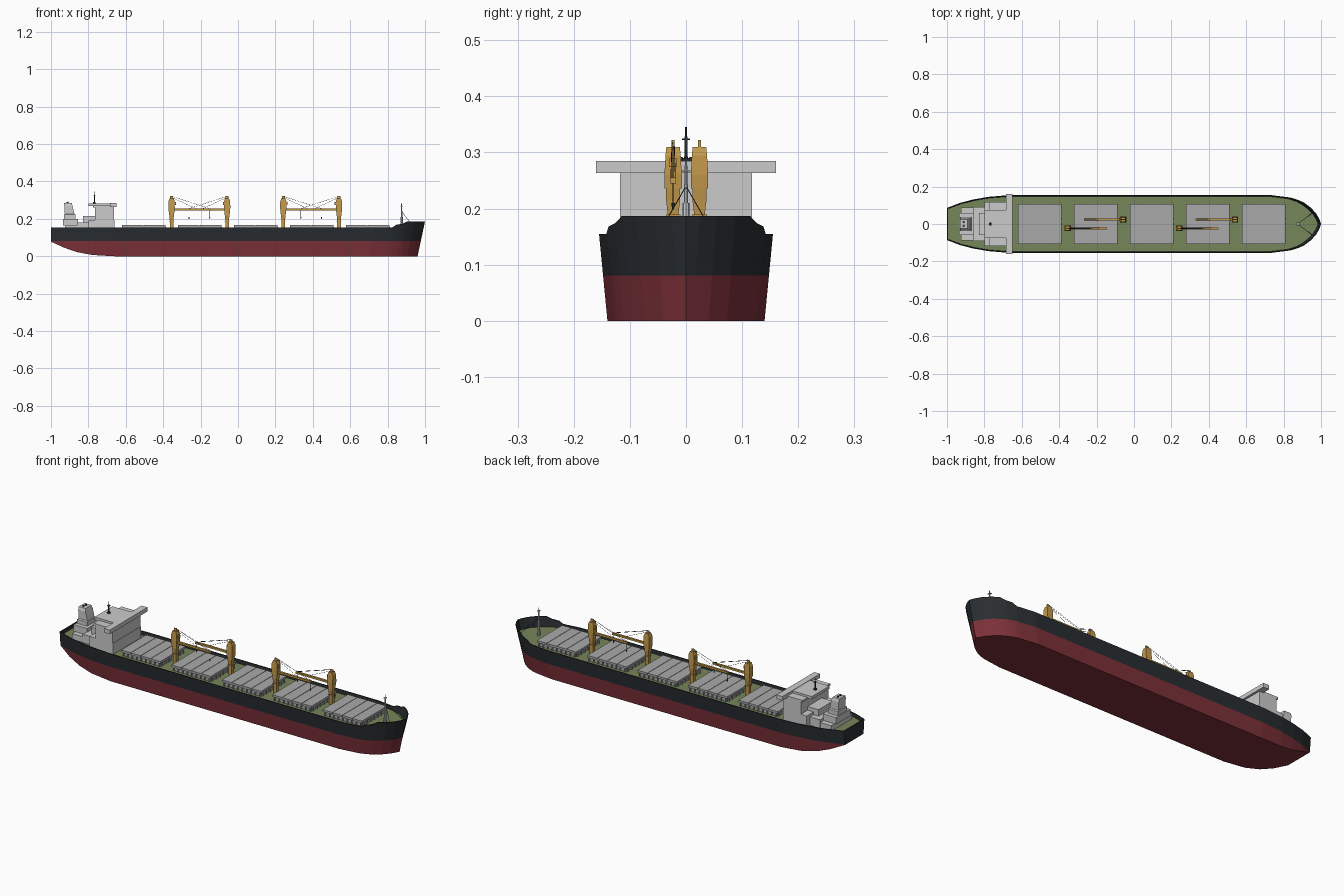
import bpy, bmesh
from mathutils import Vector, Matrix

if "Cube" in bpy.data.objects:
    bpy.data.objects.remove(bpy.data.objects["Cube"])


def mat(name, rgb):
    m = bpy.data.materials.new(name)
    m.diffuse_color = (*rgb, 1)
    m.use_nodes = True
    m.node_tree.nodes["Principled BSDF"].inputs["Base Color"].default_value = m.diffuse_color
    return m


BLACK = mat("hull_black", (0.022, 0.027, 0.03))
RED = mat("hull_red", (0.2, 0.03, 0.04))
GREEN = mat("deck_green", (0.18, 0.24, 0.1))
YELLOW = mat("crane_yellow", (0.55, 0.32, 0.07))
GREY = mat("plate_grey", (0.4, 0.4, 0.4))
DECK = 0.135


def finish(name, bm, *mats):
    bmesh.ops.recalc_face_normals(bm, faces=bm.faces)
    me = bpy.data.meshes.new(name)
    bm.to_mesh(me)
    bm.free()
    for m in mats:
        me.materials.append(m)
    ob = bpy.data.objects.new(name, me)
    bpy.context.collection.objects.link(ob)
    return ob


def box(bm, x0, x1, y0, y1, z0, z1):
    m = Matrix.Translation(((x0 + x1) / 2, (y0 + y1) / 2, (z0 + z1) / 2))
    bmesh.ops.create_cube(bm, size=1, matrix=m @ Matrix.Diagonal((x1 - x0, y1 - y0, z1 - z0, 1)))


def bar(bm, a, b, r, r2=None, n=6):
    a, b = Vector(a), Vector(b)
    d = b - a
    m = Matrix.Translation((a + b) / 2) @ d.to_track_quat('Z', 'Y').to_matrix().to_4x4()
    bmesh.ops.create_cone(bm, cap_ends=True, segments=n, radius1=r,
                          radius2=r if r2 is None else r2, depth=d.length, matrix=m)


def tower(bm, x, y, rows):
    """Stack of rectangles: (z, x offset, half x, half y)."""
    rings = [[bm.verts.new((x + o + sx * hx, y + sy * hy, z))
              for sx, sy in ((-1, -1), (1, -1), (1, 1), (-1, 1))] for z, o, hx, hy in rows]
    for a, b in zip(rings, rings[1:]):
        for i in range(4):
            bm.faces.new((a[i], a[(i + 1) % 4], b[(i + 1) % 4], b[i]))
    bm.faces.new(rings[0])
    bm.faces.new(rings[-1])


# Hull stations: x at rail, half beam at rail, rake, bottom z, rail z
STATIONS = [(-1, .086, 0, .078, .155), (-.93, .113, 0, .046, .155), (-.86, .131, 0, .022, .155),
            (-.78, .145, 0, .007, .155), (-.66, .155, 0, 0, .155), (.73, .155, .03, 0, .155),
            (.83, .142, .035, 0, .155), (.85, .138, .035, 0, .168), (.885, .126, .038, 0, .174),
            (.91, .114, .04, 0, .187), (.945, .088, .04, 0, .187), (.975, .055, .04, 0, .187),
            (.992, .025, .04, 0, .187), (1, 0, .04, 0, .187)]


def station_point(s, z, inset=False):
    x, w, rake, zb, zt = s
    k = 1 - z / zt
    x, w = x - rake * k, max(0, w - .015 * k)
    return (x * .995, w * .965, z) if inset else (x, w, z)


def loop(bm, zfun, inset=False):
    pts = [station_point(s, zfun(s), inset) for s in STATIONS]
    ring = [bm.verts.new(p) for p in pts]
    return ring + [bm.verts.new((p[0], -p[1], p[2])) for p in reversed(pts[:-1])]


def strips(bm, ring):
    n = len(STATIONS)
    faces = []
    for i in range(n - 1):
        j = len(ring) - 1 - i
        quad = [ring[i], ring[i + 1]]
        if i + 1 < n - 1:
            quad.append(ring[j - 1])
        faces.append(bm.faces.new(quad + [ring[j]]))
    return faces


# Hull with a red lower band and a thin bulwark
bm = bmesh.new()
levels = [loop(bm, lambda s: s[3]), loop(bm, lambda s: .081), loop(bm, lambda s: DECK),
          loop(bm, lambda s: s[4]), loop(bm, lambda s: s[4], True), loop(bm, lambda s: DECK, True)]
for f in strips(bm, levels[0]):
    f.material_index = 1
for k, (a, b) in enumerate(zip(levels, levels[1:])):
    for i in range(len(a)):
        j = (i + 1) % len(a)
        f = bm.faces.new((a[i], a[j], b[j], b[i]))
        f.material_index = 1 if k == 0 else 0
finish("hull", bm, BLACK, RED)

# Main deck
bm = bmesh.new()
strips(bm, loop(bm, lambda s: DECK, True))
deck = finish("deck", bm, GREEN)
if deck.data.polygons[0].normal.z < 0:
    deck.data.flip_normals()

# Cargo hatches: coaming, side stays, folding cover panels
for n in range(5):
    x0 = -.62 + n * .2995
    bm = bmesh.new()
    box(bm, x0 + .006, x0 + .229, -.1, .1, DECK - .003, .154)
    for i in range(9):
        x = x0 + .012 + i * .0264
        for s in (-1, 1):
            box(bm, x - .002, x + .002, s * .103 - .004, s * .103 + .004, DECK, .156)
    for i in range(7):
        y = -.09 + i * .03
        for x in (x0 + .003, x0 + .232):
            box(bm, x - .003, x + .003, y - .002, y + .002, DECK, .156)
    finish(f"hatch_coaming_{n+1}", bm, GREY)
    bm = bmesh.new()
    box(bm, x0 + .002, x0 + .233, -.104, .104, .153, .162)
    for i in range(4):
        x = x0 + i * .0588
        box(bm, x, x + .0566, -.107, .107, .155, .166)
    finish(f"hatch_cover_{n+1}", bm, GREY)

# Deck cranes: jib points along d
for n, (x, y, d) in enumerate([(-.355, -.023, 1), (-.058, .024, -1), (.242, -.023, 1), (.54, .024, -1)]):
    bm = bmesh.new()
    tower(bm, x, y, [(DECK - .003, 0, .0095, .0095), (.19, 0, .0095, .0095),
                     (.215, 0, .012, .0125), (.238, 0, .015, .0125)])
    tower(bm, x, y, [(.236, 0, .015, .0155), (.26, 0, .017, .0155), (.295, 0, .016, .0135),
                     (.31, 0, .010, .012)])
    box(bm, x - .008, x + .008, y - .0025, y + .0025, .305, .322)
    box(bm, x - .013, x + .013, y - .013, y + .013, .185, .189)
    finish(f"crane_tower_{n+1}", bm, YELLOW)
    bm = bmesh.new()
    cx = x + d * .018
    box(bm, cx - .005, cx + .005, y - .007, y + .007, .274, .289)
    finish(f"crane_cab_{n+1}", bm, YELLOW)
    bm = bmesh.new()
    xs = sorted((x + d * .012, x + d * .21))
    box(bm, *xs, y - .0055, y + .0055, .245, .255)
    finish(f"crane_jib_{n+1}", bm, YELLOW)
    bm = bmesh.new()
    for s in (-1, 1):
        bar(bm, (x + d * .006, y + s * .002, .319), (x + d * .207, y + s * .004, .254), .0007, n=4)
    bar(bm, (x + d * .006, y, .312), (x + d * .13, y, .255), .0007, n=4)
    bar(bm, (x + d * .204, y, .25), (x + d * .204, y, .205), .0007, n=4)
    bar(bm, (x + d * .204, y, .21), (x + d * .204, y, .199), .0035, .0015)
    finish(f"crane_cables_{n+1}", bm, BLACK)

# Accommodation block, bridge with wings
bm = bmesh.new()
box(bm, -.80, -.66, -.118, .118, DECK - .003, .195)
box(bm, -.765, -.662, -.118, .118, .195, .266)
finish("accommodation", bm)
bm = bmesh.new()
box(bm, -.685, -.65, -.16, .16, .263, .285)
box(bm, -.80, -.68, -.075, .075, .268, .283)
box(bm, -.775, -.685, -.118, .118, .262, .272)
finish("bridge", bm)
bm = bmesh.new()
box(bm, -.86, -.798, -.09, .09, DECK - .003, .18)
box(bm, -.83, -.76, -.06, .06, .178, .215)
finish("aft_house", bm)

# Stepped funnel casing with slanted stack
bm = bmesh.new()
box(bm, -.925, -.85, -.088, .088, DECK - .003, .165)
box(bm, -.935, -.855, -.06, .06, .165, .2)
tower(bm, -.9, 0, [(.2, 0, .03, .038), (.222, 0, .03, .038), (.225, 0, .026, .03),
                   (.27, -.007, .022, .03), (.285, -.009, .02, .025)])
finish("funnel", bm)
bm = bmesh.new()
for s in (-1, 1):
    bar(bm, (-.91, s * .01, .28), (-.912, s * .01, .291), .005, n=8)
finish("exhaust_pipes", bm, BLACK)

# Radar mast on the bridge roof
bm = bmesh.new()
bar(bm, (-.768, 0, .28), (-.768, 0, .345), .0035, .0015)
box(bm, -.775, -.761, -.006, .006, .283, .29)
box(bm, -.773, -.763, -.007, .007, .322, .325)
box(bm, -.771, -.765, -.003, .003, .305, .328)
finish("radar_mast", bm, BLACK)

# Fore mast with stays
bm = bmesh.new()
bar(bm, (.875, 0, DECK), (.875, 0, .21), .008, .006, n=8)
bar(bm, (.875, 0, .21), (.875, 0, .285), .004, .002, n=8)
box(bm, .869, .881, -.008, .008, .266, .269)
finish("fore_mast", bm)
bm = bmesh.new()
for s in (-1, 1):
    bar(bm, (.875, 0, .24), (.955, s * .06, DECK), .0012, n=4)
finish("mast_stays", bm, BLACK)
